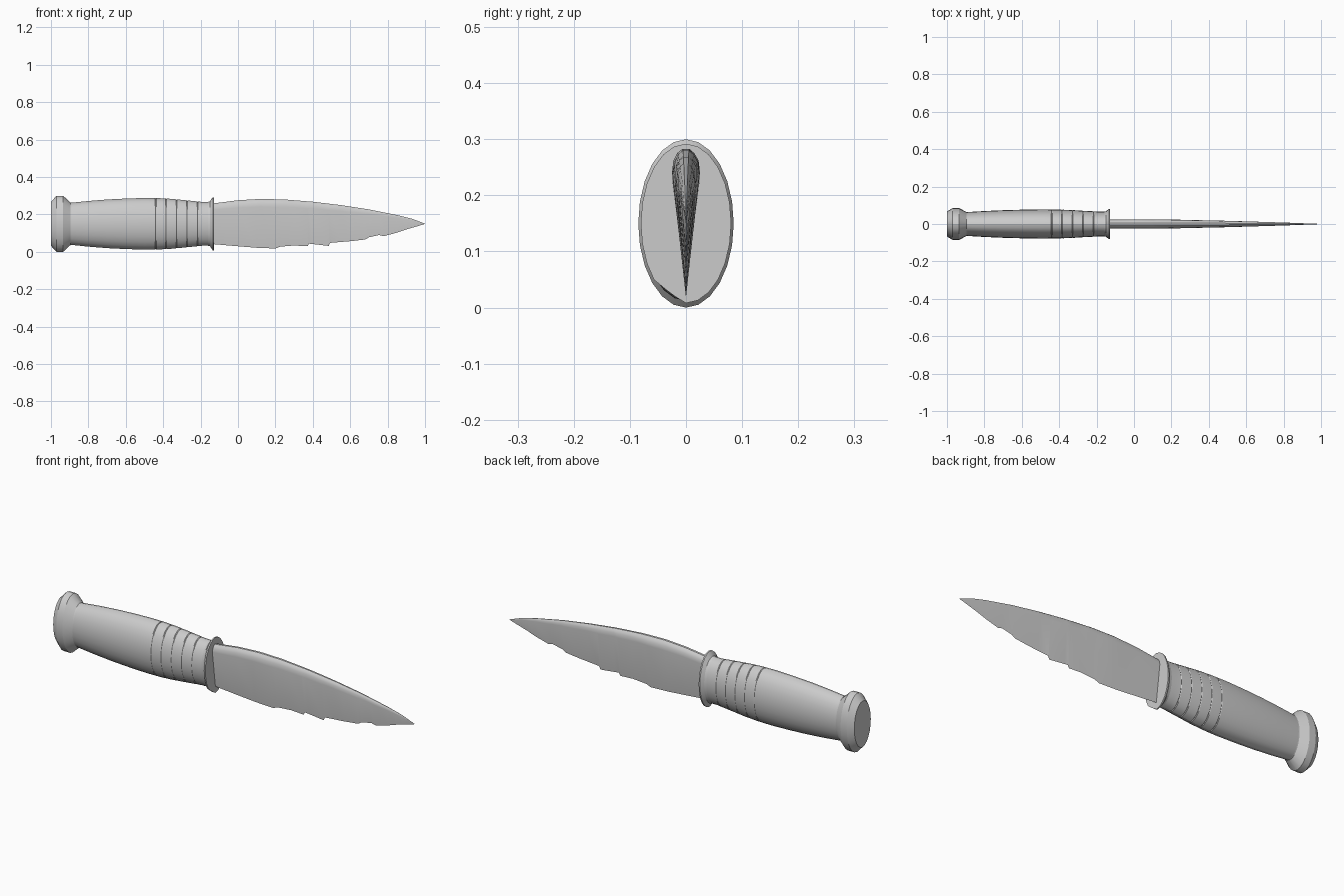
import bpy, bmesh, math, random

random.seed(4)
if "Cube" in bpy.data.objects:
    bpy.data.objects.remove(bpy.data.objects["Cube"], do_unlink=True)

grey = bpy.data.materials.new("plain grey")
grey.use_nodes = True
colour = (0.6, 0.6, 0.6, 1)
grey.diffuse_color = colour
grey.node_tree.nodes["Principled BSDF"].inputs["Base Color"].default_value = colour

MID = 0.15       # height of the long axis
FLAT = 0.567     # width of the handle relative to its height


def loft(name, rings, angle):
    """Skin a list of equal-length rings and close both ends."""
    bm = bmesh.new()
    loops = [[bm.verts.new(p) for p in ring] for ring in rings]
    for a, b in zip(loops, loops[1:]):
        for i in range(len(a)):
            j = (i + 1) % len(a)
            bm.faces.new((a[i], a[j], b[j], b[i]))
    bm.faces.new(loops[0])
    bm.faces.new(loops[-1])
    bmesh.ops.recalc_face_normals(bm, faces=bm.faces)
    mesh = bpy.data.meshes.new(name)
    bm.to_mesh(mesh)
    bm.free()
    mesh.materials.append(grey)
    obj = bpy.data.objects.new(name, mesh)
    bpy.context.collection.objects.link(obj)
    bpy.ops.object.select_all(action='DESELECT')
    obj.select_set(True)
    bpy.context.view_layer.objects.active = obj
    bpy.ops.object.shade_smooth_by_angle(angle=math.radians(angle))
    return obj


def oval(x, r, sides=24):
    turns = [2 * math.pi * i / sides for i in range(sides)]
    return [(x, r * FLAT * math.sin(t), MID + r * math.cos(t)) for t in turns]


def sample(points, x):
    """Linear interpolation along a profile."""
    for (x0, v0), (x1, v1) in zip(points, points[1:]):
        if x <= x1:
            return v0 + (v1 - v0) * (x - x0) / (x1 - x0)
    return points[-1][1]


# Pommel
pommel = [(-1, .118), (-.97, .15), (-.935, .15), (-.895, .113), (-.88, .112)]
loft("pommel", [oval(x, r) for x, r in pommel], 25)

# Grip with five fine grooves near the guard
grip = [(-.897, .112), (-.8, .122), (-.7, .13), (-.6, .135), (-.5, .138),
        (-.42, .137), (-.35, .133), (-.25, .123), (-.19, .117), (-.145, .117)]
profile = list(grip)
for k in range(5):
    x = -.44 + k * .056
    for dx, depth in ((-.003, 0), (0, .003), (.003, 0)):
        profile.append((x + dx, sample(grip, x + dx) - depth))
loft("grip", [oval(x, r) for x, r in sorted(profile)], 25)

# Guard: thin flared collar, chipped on its lower edge
guard = [oval(x, r) for x, r in
         [(-.165, .116), (-.15, .12), (-.135, .142), (-.128, .142)]]
for ring in guard[2:]:
    for i, (x, y, z) in enumerate(ring):
        if z < .03 and -.05 < y < -.005:
            ring[i] = (x, y * .92, MID + (z - MID) * .95)
loft("guard", guard, 25)

# Blade: wedge section with a rounded spine and a nicked cutting edge
spine = [(-.14, .258), (0, .276), (.12, .283), (.25, .28), (.4, .268),
         (.55, .25), (.7, .227), (.85, .197), (.93, .177), (1, .151)]
edge = [(-.14, .042), (0, .03), (.1, .022), (.2, .018), (.225, .028),
        (.3, .034), (.372, .03), (.38, .044), (.485, .032), (.492, .048),
        (.6, .057), (.68, .066), (.7, .078), (.755, .09), (.78, .084),
        (.85, .103), (.9, .12), (1, .149)]
width = [(-.14, .024), (.15, .025), (.5, .017), (.8, .008), (1, .0005)]
half = [(1, .84), (.92, .92), (.65, .97), (.25, 1)]
section = [(0, 0)] + half + [(-y, z) for y, z in reversed(half)]
stations = sorted({x for x, _ in spine} | {x for x, _ in edge})
rings = []
for x in stations:
    low, high, w = sample(edge, x), sample(spine, x), sample(width, x)
    ring = []
    for y, h in section:
        chip = random.uniform(.9, 1) if h > .9 else 1
        ring.append((x, y * w * chip, low + (high - low) * h))
    rings.append(ring)
loft("blade", rings, 30)
